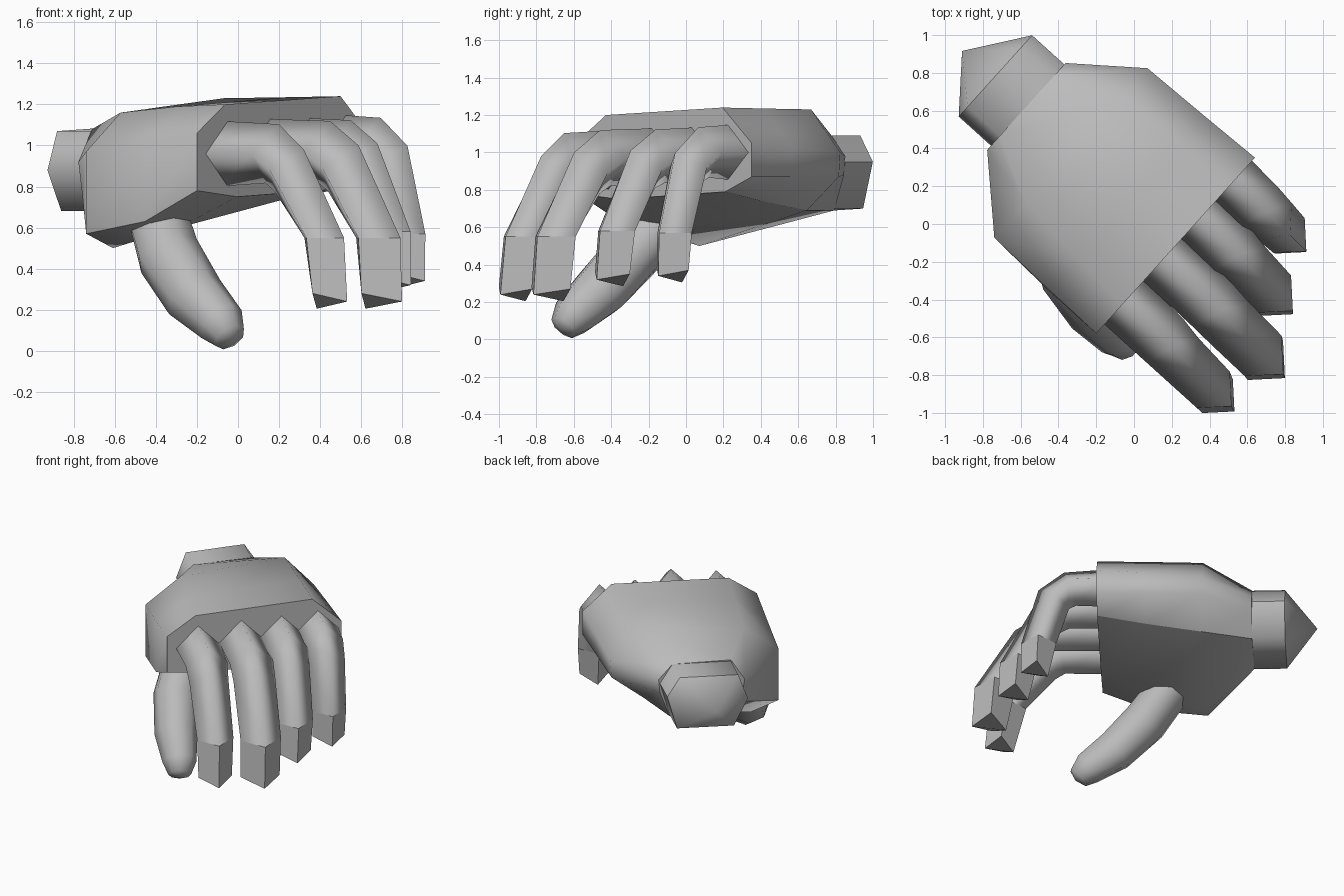
import bpy, bmesh, math
from mathutils import Vector

if "Cube" in bpy.data.objects:
    bpy.data.objects.remove(bpy.data.objects["Cube"])

grey = bpy.data.materials.new("plain grey")
grey.use_nodes = True
colour = (0.5, 0.5, 0.5, 1)
grey.diffuse_color = colour
grey.node_tree.nodes["Principled BSDF"].inputs["Base Color"].default_value = colour

# The hand points diagonally: FORWARD to the fingertips, ACROSS to the little finger
FORWARD = Vector((0.742, -0.67, 0))
ACROSS = Vector((0.67, 0.742, 0))
UP = Vector((0, 0, 1))


def place(t, s, z):
    return FORWARD * t + ACROSS * s + UP * z


def loft(name, rings, smooth_bands, creases=(), tip=None, sharp_rim=False):
    """Skin equal rings; creases are sharp lengthwise lines; tip adds a smooth point."""
    bm = bmesh.new()
    loops = [[bm.verts.new(p) for p in ring] for ring in rings]
    n = len(loops[0])
    for band, (a, b) in enumerate(zip(loops, loops[1:])):
        for i in range(n):
            j = (i + 1) % n
            bm.faces.new((a[i], a[j], b[j], b[i])).smooth = band < smooth_bands
        for i in creases:
            bm.edges.get((a[i], b[i])).smooth = False
    bm.faces.new(loops[0])
    end = loops[-1]
    if tip:
        apex = bm.verts.new(tip)
        for i in range(n):
            j = (i + 1) % n
            bm.faces.new((end[i], end[j], apex)).smooth = True
            bm.edges.get((end[i], end[j])).smooth = not sharp_rim
    else:
        bm.faces.new(end)
    bmesh.ops.recalc_face_normals(bm, faces=bm.faces)
    mesh = bpy.data.meshes.new(name)
    bm.to_mesh(mesh)
    bm.free()
    mesh.materials.append(grey)
    obj = bpy.data.objects.new(name, mesh)
    bpy.context.collection.objects.link(obj)


# Palm: eight-sided sections from wrist to knuckles, as (across, height)
palm_sections = {
    -0.84: [(-.2, .75), (-.23, .92), (-.13, 1.08), (.29, 1.09),
            (.39, .98), (.38, .88), (.31, .69), (-.1, .68)],
    -0.5: [(-.55, .57), (-.55, .97), (-.3, 1.16), (.45, 1.23),
           (.66, 1.0), (.65, .87), (.42, .69), (-.355, .5)],
    -0.1: [(-.565, .63), (-.56, 1.01), (-.33, 1.19), (.47, 1.235),
           (.675, 1.03), (.67, .87), (.46, .74), (-.32, .6)],
    0.24: [(-.564, .78), (-.564, 1.06), (-.36, 1.2), (.48, 1.24),
           (.69, 1.05), (.69, .87), (.5, .79), (-.27, .75)],
}
loft("palm", [[place(t, s, z) for s, z in sec] for t, sec in palm_sections.items()],
     smooth_bands=3, creases=(0, 6))

# Wrist: six-sided stub with a pointed end
wrist_section = [(-.2, .88), (-.13, 1.07), (.29, 1.09), (.38, .95), (.31, .7), (-.1, .68)]
loft("wrist", [[place(t, s, z) for s, z in wrist_section] for t in (-.78, -1.07)],
     smooth_bands=1, creases=(3,), tip=place(-1.29, .07, .9), sharp_rim=True)


def finger(name, root_s, tip_s, path, root_r, tip_r):
    """Diamond-section finger bent along a (forward, height) path."""
    points = [Vector(p) for p in path]
    last = len(points) - 1
    rings = []
    for i, p in enumerate(points):
        before = (p - points[max(i - 1, 0)]).normalized()
        after = (points[min(i + 1, last)] - p).normalized()
        # The last segment hangs straight down with level ends
        d = (before + after).normalized() if i < last - 1 else Vector((0, -1))
        f = i / last
        r = root_r + (tip_r - root_r) * f
        mid = place(p.x, root_s + (tip_s - root_s) * f, p.y)
        out = (FORWARD * -d.y + UP * d.x) * r
        side = ACROSS * r
        rings.append([mid + out, mid + side, mid - out, mid - side])
    # Slanted fingertip
    rings[-1][1] += UP * 0.03
    rings[-1][3] += UP * 0.04
    rings[-1][2] += FORWARD * 0.04 - UP * 0.035
    loft(name, rings, smooth_bands=3)


finger("index_finger", -.34, -.38,
       [(.18, .96), (.54, .96), (.66, .88), (.9, .55), (.94, .24)], .16, .12)
finger("middle_finger", -.03, -.07,
       [(.18, .97), (.6, .97), (.735, .89), (.975, .55), (1.0, .24)], .16, .14)
finger("ring_finger", .26, .21,
       [(.18, .98), (.48, .98), (.605, .91), (.8, .58), (.82, .32)], .155, .125)
finger("little_finger", .52, .5,
       [(.18, 1.0), (.43, 1.0), (.545, .92), (.65, .57), (.66, .34)], .15, .115)

# Thumb: rounded, tapering, hanging from the palm's edge
thumb_path = [((-.41, -.02, .72), .15), ((-.335, -.28, .46), .16), ((-.21, -.46, .26), .15),
              ((-.08, -.6, .13), .12), ((-.04, -.655, .065), .08)]
rings = []
for i, (p, r) in enumerate(thumb_path):
    a = Vector(thumb_path[max(i - 1, 0)][0])
    b = Vector(thumb_path[min(i + 1, len(thumb_path) - 1)][0])
    turn = (b - a).to_track_quat('Z', 'Y')
    rings.append([Vector(p) + turn @ Vector((r * math.cos(k * math.pi / 4),
                                             r * math.sin(k * math.pi / 4), 0))
                  for k in range(8)])
loft("thumb", rings, smooth_bands=4, tip=(-.025, -.67, .045))
